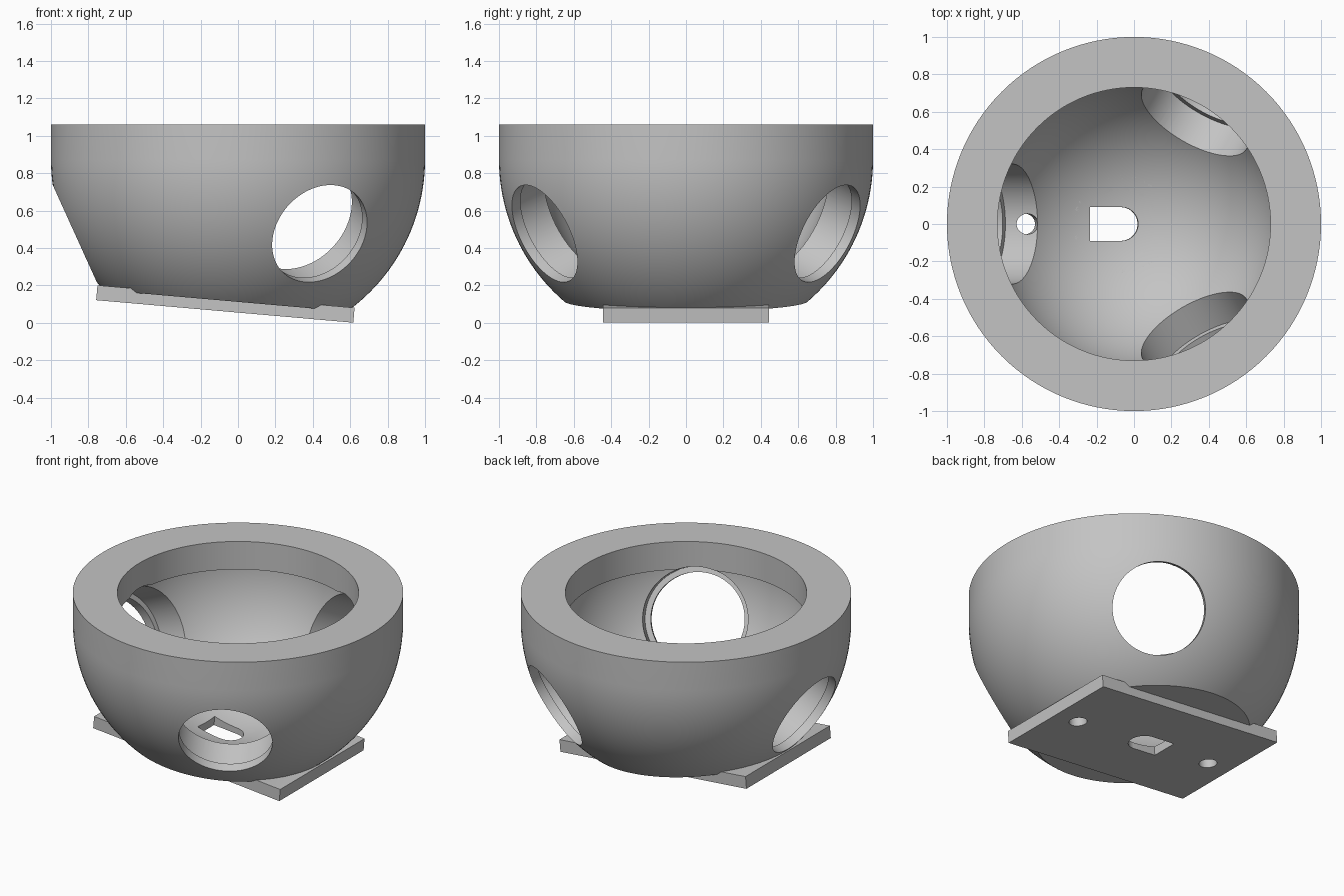
import bpy, bmesh
from math import sin, cos, pi, radians
from mathutils import Matrix, Vector

if "Cube" in bpy.data.objects:
    bpy.data.objects.remove(bpy.data.objects["Cube"], do_unlink=True)

SEGMENTS = 128
EQUATOR, TOP = 0.873, 1.06           # height of the ball centre and of the rim
OUTER, INNER, MOUTH = 1.0, 0.78, 0.73
BASE, PLATE, CUT = -0.815, 0.08, -0.758   # along the tilted axis, from the ball centre

centre = Matrix.Translation((0, 0, EQUATOR))
tilted = centre @ Matrix.Rotation(radians(5), 4, "Y")

grey = bpy.data.materials.new("plain grey")
grey.use_nodes = True
colour = (0.55, 0.55, 0.55, 1)
grey.diffuse_color = colour
grey.node_tree.nodes["Principled BSDF"].inputs["Base Color"].default_value = colour


def finish(name, bm, matrix):
    bmesh.ops.recalc_face_normals(bm, faces=bm.faces)
    mesh = bpy.data.meshes.new(name)
    bm.to_mesh(mesh)
    bm.free()
    mesh.transform(matrix)
    mesh.materials.append(grey)
    ob = bpy.data.objects.new(name, mesh)
    bpy.context.collection.objects.link(ob)
    return ob


def lathe(name, profile, matrix, segments=SEGMENTS):
    bm = bmesh.new()
    verts = [bm.verts.new((r, 0, z)) for r, z in profile]
    edges = [bm.edges.new(pair) for pair in zip(verts, verts[1:])]
    bmesh.ops.spin(bm, geom=verts + edges, cent=(0, 0, 0), axis=(0, 0, 1),
                   angle=2 * pi, steps=segments, use_merge=True)
    bmesh.ops.remove_doubles(bm, verts=bm.verts, dist=1e-5)
    return finish(name, bm, matrix)


def box(name, low, high, matrix):
    bm = bmesh.new()
    bmesh.ops.create_cube(bm, size=1)
    low, high = Vector(low), Vector(high)
    bmesh.ops.scale(bm, vec=high - low, verts=bm.verts)
    bmesh.ops.translate(bm, vec=(low + high) / 2, verts=bm.verts)
    return finish(name, bm, matrix)


def arc(radius, start, end, steps=40):
    angles = [radians(start + (end - start) * i / steps) for i in range(steps + 1)]
    return [(max(0, radius * cos(a)) if abs(cos(a)) > 1e-6 else 0, radius * sin(a))
            for a in angles]


def cylinder(name, radius, bottom, top, matrix, segments=SEGMENTS):
    return lathe(name, [(0, bottom), (radius, bottom), (radius, top), (0, top)],
                 matrix, segments)


# Bowl: half sphere with a straight collar and a narrower mouth
rim = TOP - EQUATOR
bowl = lathe("bowl", arc(OUTER, -90, 0) + [(OUTER, rim), (MOUTH, rim), (MOUTH, 0)]
             + arc(INNER, 0, -90), centre)

# Mounting plate: tilted slab under the bowl
plate = box("mounting_plate", (-0.69, -0.445, BASE), (0.69, 0.445, BASE + PLATE), tilted)

# Cutters shared by both parts: rounded slot and blind screw holes
shared = [
    cylinder("slot_round_cutter", 0.09, -0.9, -0.6, tilted, 48),
    box("slot_square_cutter", (-0.17, -0.09, -0.9), (0, 0.09, -0.6), tilted),
]
for side in (-1, 1):
    place = tilted @ Matrix.Translation((side * 0.515, 0, 0))
    shared.append(cylinder("screw_cutter", 0.055, -0.9, -0.63, place, 32))

# Bowl cutters: flat underside and three stepped side holes
bowl_cutters = [box("underside_cutter", (-2, -2, -2), (2, 2, CUT), tilted)]
for turn in (60, 180, 300):
    place = (centre @ Matrix.Rotation(radians(turn), 4, "Z")
             @ Matrix.Rotation(radians(90 + 24.4), 4, "Y"))
    bowl_cutters.append(lathe("side_hole_cutter",
                              [(0, 0.5), (0.32, 0.5), (0.32, 0.9),
                               (0.285, 0.9), (0.285, 1.3), (0, 1.3)], place))

# Plate cutter: the ball cavity
ball = lathe("ball_cutter", arc(INNER, -90, 90, 80), centre)


def carve(ob, cutters):
    bpy.ops.object.select_all(action="DESELECT")
    bpy.context.view_layer.objects.active = ob
    ob.select_set(True)
    for cutter in cutters:
        mod = ob.modifiers.new("cut", "BOOLEAN")
        mod.operation, mod.solver, mod.object = "DIFFERENCE", "EXACT", cutter
        bpy.ops.object.modifier_apply(modifier=mod.name)
    bpy.ops.object.shade_smooth_by_angle(angle=radians(25))


carve(bowl, bowl_cutters + shared)
carve(plate, [ball] + shared)
for cutter in bowl_cutters + shared + [ball]:
    bpy.data.objects.remove(cutter, do_unlink=True)
